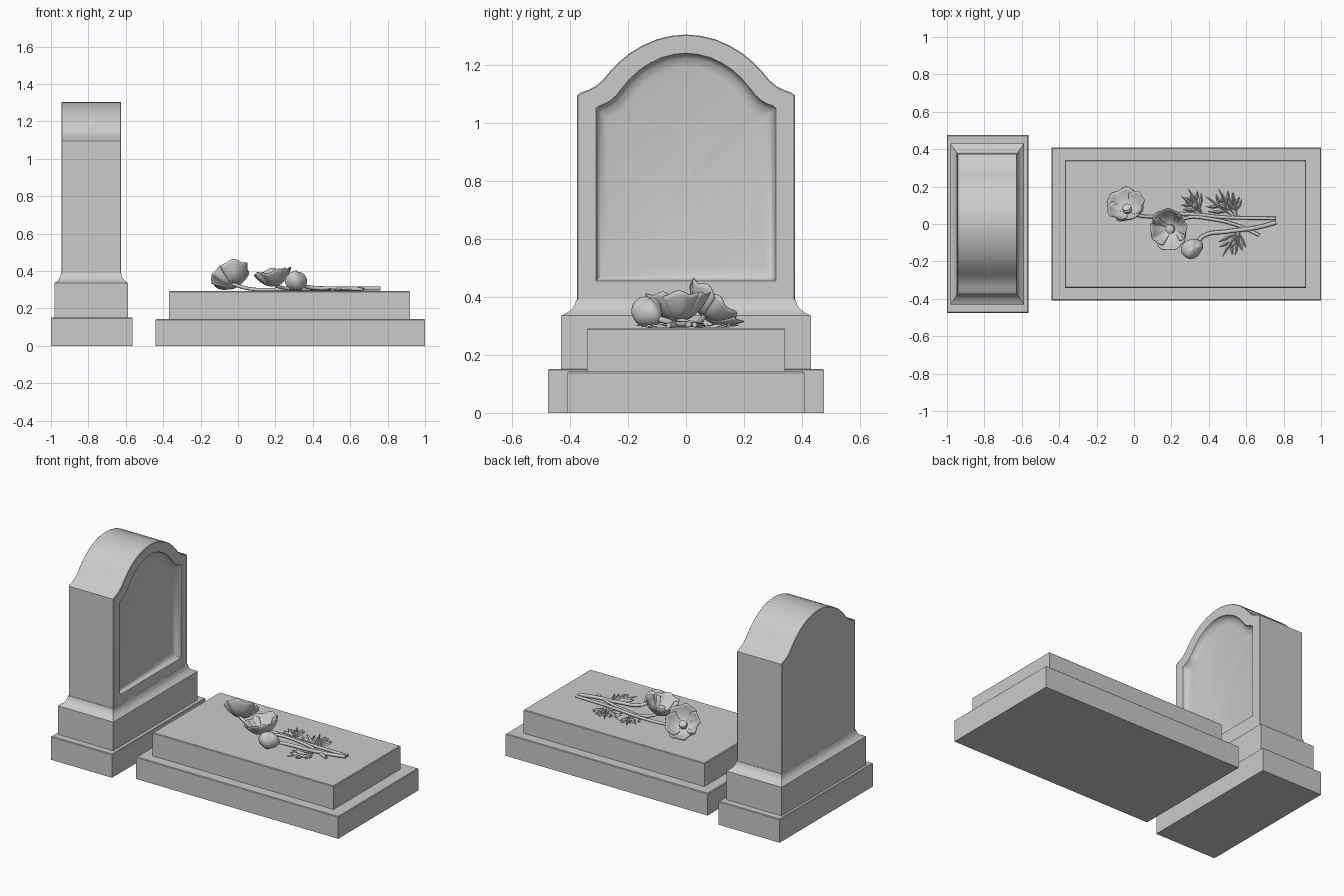
import bpy, bmesh, math
from math import sin, cos, pi, radians
from mathutils import Vector, Matrix

cube = bpy.data.objects.get("Cube")
if cube:
    bpy.data.objects.remove(cube)

stone = bpy.data.materials.new("grey stone")
stone.use_nodes = True
GREY = (0.6, 0.6, 0.6, 1)
stone.diffuse_color = GREY
stone.node_tree.nodes["Principled BSDF"].inputs["Base Color"].default_value = GREY


def finish(name, bm, angle=35, recalc=True):
    if recalc:
        bmesh.ops.recalc_face_normals(bm, faces=bm.faces)
    me = bpy.data.meshes.new(name)
    bm.to_mesh(me)
    bm.free()
    me.materials.append(stone)
    me.shade_smooth()
    me.set_sharp_from_angle(angle=radians(angle))
    ob = bpy.data.objects.new(name, me)
    bpy.context.collection.objects.link(ob)
    return ob


def loft(name, loops, angle=35):
    """Closed skin through equal-length loops, capped at both ends."""
    bm = bmesh.new()
    rings = [[bm.verts.new(p) for p in loop] for loop in loops]
    n = len(rings[0])
    for a, b in zip(rings, rings[1:]):
        for i in range(n):
            j = (i + 1) % n
            bm.faces.new((a[i], a[j], b[j], b[i]))
    bm.faces.new(rings[0])
    bm.faces.new(rings[-1])
    return finish(name, bm, angle)


def rect(cx, hx, hy, z):
    return [(cx + sx * hx, sy * hy, z) for sx, sy in ((-1, -1), (1, -1), (1, 1), (-1, 1))]


def block(name, cx, hx, hy, z0, z1):
    c = 0.004
    return loft(name, [rect(cx, hx, hy, z0), rect(cx, hx, hy, z1 - c),
                       rect(cx, hx - c, hy - c, z1)])


# Stepped slab and headstone plinth
block("slab_base", 0.28, 0.72, 0.408, 0, 0.142)
block("slab_top", 0.275, 0.645, 0.341, 0.142, 0.292)
block("headstone_plinth", -0.7825, 0.2175, 0.475, 0, 0.151)

# Headstone foot with a coved shoulder
cove = [(0, 0.15), (0, 0.335), (0.016, 0.343), (0.034, 0.355), (0.046, 0.37), (0.052, 0.39)]
loft("headstone_foot", [rect(-0.785, 0.197 - d * 0.7, 0.43 - d, z) for d, z in cove], 40)

# Headstone: half of the shouldered arch as (y, height above shoulder) fractions
HALF = [(1, 0), (0.97, 0.04), (0.9, 0.085), (0.83, 0.15), (0.765, 0.25), (0.7, 0.39),
        (0.62, 0.54), (0.52, 0.69), (0.4, 0.82), (0.27, 0.92), (0.13, 0.98)]


def arch(x, w, z0, shoulder, top):
    right = [(w * a, shoulder + (top - shoulder) * b) for a, b in HALF]
    left = [(-y, z) for y, z in reversed(right)]
    pts = [(w, z0)] + right + [(0, top)] + left + [(-w, z0)]
    return [(x, y, z) for y, z in pts]


loft("headstone", [
    arch(-0.945, 0.372, 0.36, 1.092, 1.301),
    arch(-0.942, 0.375, 0.36, 1.095, 1.304),
    arch(-0.628, 0.375, 0.36, 1.095, 1.304),
    arch(-0.625, 0.372, 0.36, 1.092, 1.301),
    arch(-0.625, 0.31, 0.455, 1.05, 1.24),     # sunken panel moulding
    arch(-0.640, 0.306, 0.459, 1.046, 1.236),
    arch(-0.652, 0.294, 0.472, 1.036, 1.222),
    arch(-0.658, 0.278, 0.492, 1.022, 1.203),
    arch(-0.660, 0.27, 0.502, 1.015, 1.195)])


# Flowers: overlapping cupped petals around a seed pod
def flower(name, base, axis, radius, depth, turn):
    rot = Vector((0, 0, 1)).rotation_difference(Vector(axis)).to_matrix().to_4x4()
    place = Matrix.Translation(base) @ rot
    bm = bmesh.new()
    nu, nv = 14, 8
    for k in range(4):
        mid = turn + k * pi / 2
        size = 1.0 if k % 2 else 0.9
        grid = []
        for j in range(nv + 1):
            v = j / nv
            row = []
            for i in range(nu + 1):
                u = 2 * i / nu - 1
                a = mid + u * 1.02
                edge = size * (1 - 0.16 * u ** 4)
                r = radius * (0.08 + 0.92 * v ** 0.75) * edge + 0.004 * v * sin(9 * a)
                z = depth * v ** 1.6 * edge + 0.007 * v * v * cos(7 * a + k)
                row.append(bm.verts.new(place @ Vector((r * cos(a), r * sin(a), z))))
            grid.append(row)
        for j in range(nv):
            for i in range(nu):
                bm.faces.new((grid[j][i], grid[j][i + 1], grid[j + 1][i + 1], grid[j + 1][i]))
    ob = finish(name + "_petals", bm, 60, False)
    thick = ob.modifiers.new("thickness", "SOLIDIFY")
    thick.thickness = 0.004
    # Seed pod with a flared crown
    prof = [(0.008, 0), (0.022, 0.014), (0.025, 0.03), (0.018, 0.042), (0.024, 0.046), (0.01, 0.052)]
    loft(name + "_seed_pod", [[place @ Vector((r * cos(t * pi / 6), r * sin(t * pi / 6), z))
                               for t in range(12)] for r, z in prof])


flower("left_flower", (-0.03, 0.062, 0.33), (-0.22, 0.62, 0.75), 0.115, 0.07, 0.5)
flower("middle_flower", (0.2, -0.025, 0.32), (-0.2, -0.05, 1), 0.112, 0.085, 0.2)

# Closed bud made of a ball with wrapped petal ridges
bm = bmesh.new()
bmesh.ops.create_uvsphere(bm, u_segments=24, v_segments=14, radius=1)
for v in bm.verts:
    a = math.atan2(v.co.y, v.co.x)
    v.co *= 1 + 0.06 * cos(3 * a + 2 * v.co.z)
bm.transform(Matrix.Translation((0.31, -0.132, 0.347)) @ Matrix.Rotation(0.6, 4, "Z")
             @ Matrix.Rotation(0.3, 4, "Y") @ Matrix.Diagonal((0.062, 0.05, 0.051, 1)))
finish("bud", bm, 60)


# Stems as tapered tubes lying on the slab
def stem(name, pts, r):
    cu = bpy.data.curves.new(name, "CURVE")
    cu.dimensions = "3D"
    cu.bevel_depth, cu.bevel_resolution = r, 2
    cu.resolution_u, cu.use_fill_caps = 6, True
    sp = cu.splines.new("BEZIER")
    sp.bezier_points.add(len(pts) - 1)
    for bp, p in zip(sp.bezier_points, pts):
        bp.co = p
        bp.handle_left_type = bp.handle_right_type = "AUTO"
    cu.materials.append(stone)
    bpy.context.collection.objects.link(bpy.data.objects.new(name, cu))


stem("left_flower_stem", [(-0.03, 0.062, 0.33), (0.06, 0.04, 0.305), (0.25, 0.055, 0.302),
                          (0.5, 0.035, 0.302), (0.76, 0.03, 0.304)], 0.009)
stem("middle_flower_stem", [(0.2, -0.025, 0.32), (0.27, 0.03, 0.306), (0.42, 0.025, 0.305),
                            (0.56, -0.01, 0.303), (0.67, -0.06, 0.302)], 0.009)
stem("bud_stem", [(0.33, -0.115, 0.33), (0.37, -0.065, 0.315), (0.5, -0.04, 0.306),
                  (0.65, -0.02, 0.306), (0.76, 0.008, 0.306)], 0.011)


# Feathery leaves: slim pointed leaflets fanned along a rib
def leaf(name, root, tip, side):
    root, tip = Vector(root), Vector(tip)
    rib = tip - root
    heading = math.atan2(rib.y, rib.x)
    blades = [(0, 0, 1.0)] + [(t, s * 0.6, 0.62 * (1.1 - t)) for t in (0.2, 0.45) for s in (-1, 1)]
    bm = bmesh.new()
    for t, swing, size in blades:
        start = root + rib * t
        a = heading + swing
        d = Vector((cos(a), sin(a), 0))
        n = Vector((-d.y, d.x, 0))
        length = rib.length * size
        up = Vector((0, 0, 0.012))
        mid = start + d * length * 0.55
        end = start + d * length + up * 0.6
        low = [bm.verts.new(p) for p in (start, mid + n * 0.009, end, mid - n * 0.009)]
        top = bm.verts.new(mid + up)
        bm.faces.new(low)
        for i in range(4):
            bm.faces.new((low[i], low[(i + 1) % 4], top))
    finish(name, bm, 30)


Z = 0.294
for i, (root, tip) in enumerate([((0.37, 0.05), (0.25, 0.15)), ((0.37, 0.05), (0.29, 0.19)),
                                 ((0.53, 0.04), (0.38, 0.15)), ((0.54, 0.04), (0.45, 0.19)),
                                 ((0.55, 0.04), (0.53, 0.17)), ((0.56, -0.02), (0.47, -0.18)),
                                 ((0.57, -0.02), (0.54, -0.17))]):
    leaf("leaf_%d" % (i + 1), (*root, Z), (*tip, Z), 1)
